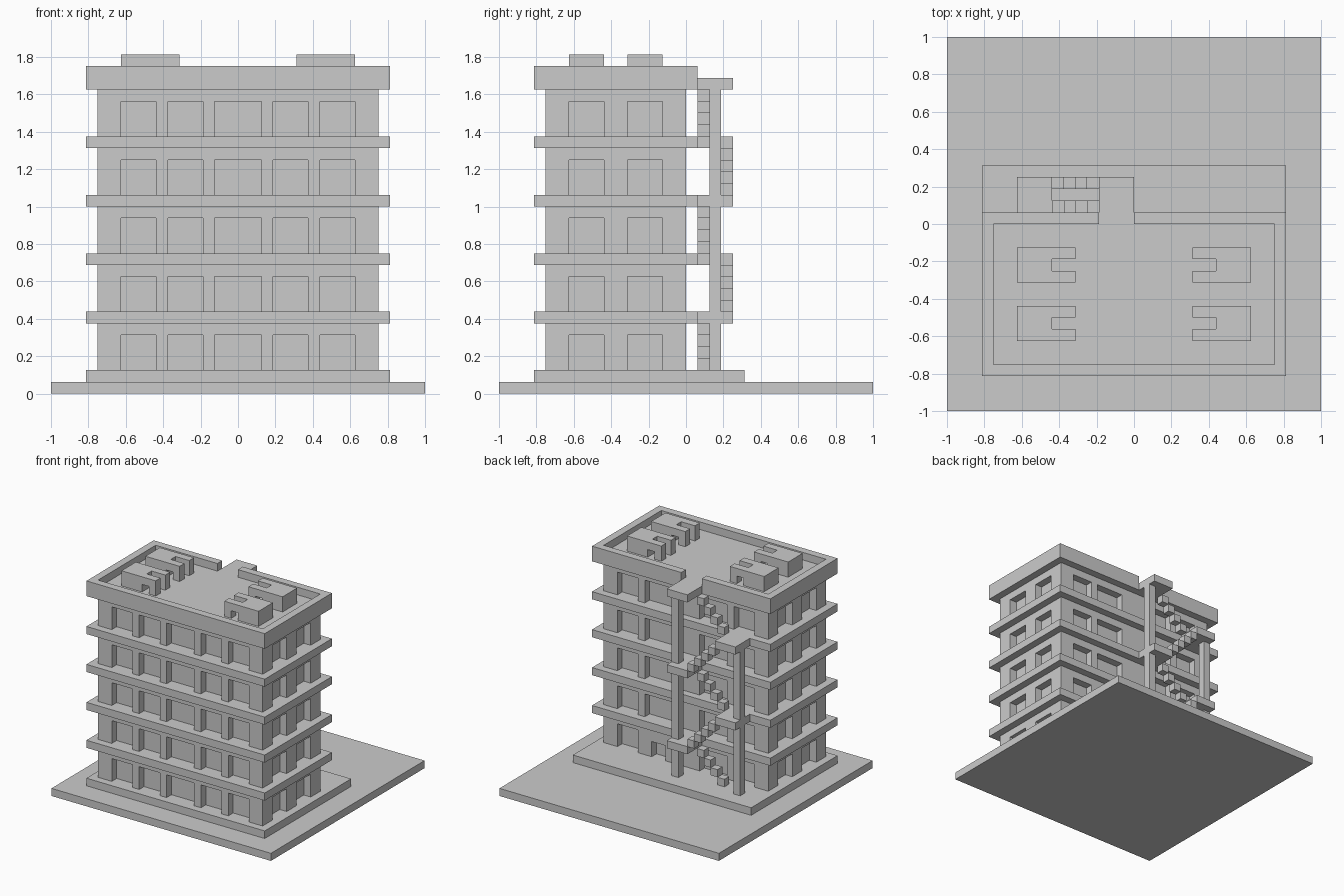
import bpy, bmesh

if "Cube" in bpy.data.objects:
    bpy.data.objects.remove(bpy.data.objects["Cube"])

U = 1 / 16  # the whole model sits on a 1/16 grid


def boxes(name, items):
    """One object from boxes given as (x0, x1, y0, y1, z0, z1) in grid units."""
    bm = bmesh.new()
    for x0, x1, y0, y1, z0, z1 in items:
        v = [bm.verts.new((x * U, y * U, z * U))
             for z in (z0, z1) for x, y in ((x0, y0), (x1, y0), (x1, y1), (x0, y1))]
        bm.faces.new(v[3::-1])
        bm.faces.new(v[4:])
        for i in range(4):
            j = (i + 1) % 4
            bm.faces.new((v[i], v[j], v[j + 4], v[i + 4]))
    mesh = bpy.data.meshes.new(name)
    bm.to_mesh(mesh)
    bm.free()
    obj = bpy.data.objects.new(name, mesh)
    bpy.context.collection.objects.link(obj)
    return obj


# Ground and plinth
boxes("ground_plate", [(-16, 16, -16, 16, 0, 1)])
boxes("plinth", [(-13, 13, -13, 5, 1, 2)])

# Solid spans of wall between the window openings
front = [(-12, -10), (-7, -6), (-3, -2), (2, 3), (6, 7), (10, 12)]
back = [(-12, -10), (-7, -6), (-2, 2), (6, 7), (10, 12)]
back_ground = [(-12, -10), (-7, -6), (-2, 3), (5, 7), (10, 12)]
side = [(-11, -10), (-7, -5), (-2, -1)]

# Five storeys: recessed core, piers and lintel band
for k in range(5):
    z = 2 + 5 * k
    core = [(-11, 11, -11, -1, z, z + 3)]
    lintel = [(-12, 12, -12, 0, z + 3, z + 4)]
    piers = [(a, b, -12, -11, z, z + 3) for a, b in front]
    piers += [(a, b, -1, 0, z, z + 3) for a, b in (back if k else back_ground)]
    piers += [(x, x + 1, a, b, z, z + 3) for x in (-12, 11) for a, b in side]
    if k == 0:
        piers.append((3, 5, -1, 0, z + 2, z + 3))  # door head
    boxes(f"storey_{k + 1}", core + lintel + piers)
    boxes("roof_slab" if k == 4 else f"floor_slab_{k + 1}",
          [(-13, 13, -13, 1, z + 4, z + 5)])

# Parapet with a gap for the stair
boxes("parapet", [(-13, 13, -13, -12, 27, 28), (-13, -12, -12, 1, 27, 28),
                  (12, 13, -12, 1, 27, 28), (-12, -3, 0, 1, 27, 28),
                  (0, 12, 0, 1, 27, 28)])

# Roof units: body with two arched arms facing the middle
for n, y in enumerate((-10, -5)):
    unit = [(-10, -7, y, y + 3, 27, 29)]
    for a in (y, y + 2):
        unit += [(-7, -5, a, a + 1, 28, 29), (-6, -5, a, a + 1, 27, 28)]
    boxes(f"roof_unit_left_{n + 1}", unit)
    boxes(f"roof_unit_right_{n + 1}", [(-b, -a, *rest) for a, b, *rest in unit])

# Zigzag outside stair
steps, landings = [], []
for k in range(5):
    z = 2 + 5 * k
    for i in range(4):
        x, y = (-7 + i, 1) if k % 2 == 0 else (-4 - i, 3)
        steps.append((x, x + 1, y, y + 1, z + i, z + i + 1))
    x = -3 if k % 2 == 0 else -10
    landings.append((x, x + 3, 1, 4, z + 4, z + 5))
boxes("stair_steps", steps)
boxes("stair_landings", landings)
boxes("stair_columns", [(-1, 0, 2, 3, 2, 26), (-10, -9, 2, 3, 2, 21)])
